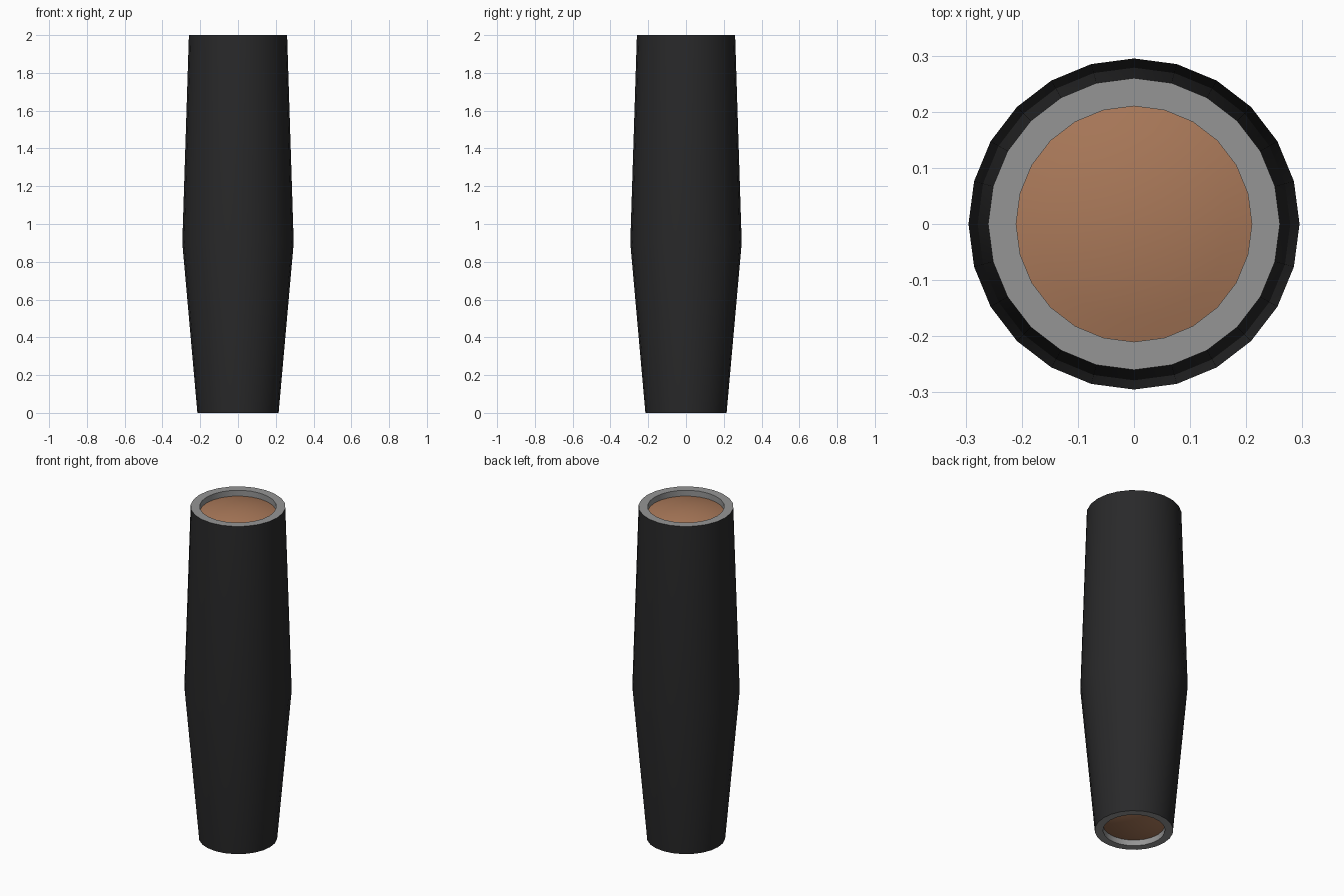
import bpy, bmesh, math

if "Cube" in bpy.data.objects:
    bpy.data.objects.remove(bpy.data.objects["Cube"])

SIDES = 24


def material(name, rgb):
    m = bpy.data.materials.new(name)
    m.diffuse_color = (*rgb, 1)
    m.use_nodes = True
    m.node_tree.nodes["Principled BSDF"].inputs["Base Color"].default_value = m.diffuse_color
    return m


black = material("matte black", (0.022, 0.022, 0.023))
grey = material("rim grey", (0.30, 0.30, 0.30))
copper = material("copper glass", (0.40, 0.19, 0.10))


def lathe(name, profile, mat):
    """Revolve (radius, z) points about z; radius 0 becomes a single pole."""
    bm = bmesh.new()
    rings = []
    for r, z in profile:
        if r == 0:
            rings.append([bm.verts.new((0, 0, z))] * SIDES)
        else:
            rings.append([bm.verts.new((r * math.cos(2 * math.pi * i / SIDES),
                                        r * math.sin(2 * math.pi * i / SIDES), z))
                          for i in range(SIDES)])
    for a, b in zip(rings, rings[1:]):
        for i in range(SIDES):
            j = (i + 1) % SIDES
            bm.faces.new(list(dict.fromkeys((a[i], a[j], b[j], b[i]))))
    me = bpy.data.meshes.new(name)
    bm.to_mesh(me)
    bm.free()
    me.materials.append(mat)
    ob = bpy.data.objects.new(name, me)
    bpy.context.collection.objects.link(ob)
    bpy.ops.object.select_all(action='DESELECT')
    ob.select_set(True)
    bpy.context.view_layer.objects.active = ob
    bpy.ops.object.shade_smooth_by_angle(angle=math.radians(30))
    return ob


def dome(radius, z_edge, height, steps=5):
    """Shallow lens profile from its edge to its pole."""
    return [(radius * (1 - k / steps), z_edge + height * (1 - (1 - k / steps) ** 2))
            for k in range(steps + 1)]


# Outer barrel, widest just below the middle
lathe("barrel", [(0.215, 0), (0.295, 0.9), (0.26, 2)], black)

# End rims with their short inner walls
lathe("top_rim", [(0.26, 2), (0.21, 2), (0.21, 1.96)], grey)
lathe("bottom_rim", [(0.17, 0.04), (0.17, 0), (0.215, 0)], grey)

# Convex lenses recessed in both ends
lathe("top_lens", dome(0.21, 1.965, 0.03), copper)
bottom = lathe("bottom_lens", dome(0.17, 0.035, -0.025), copper)
bottom.data.flip_normals()
